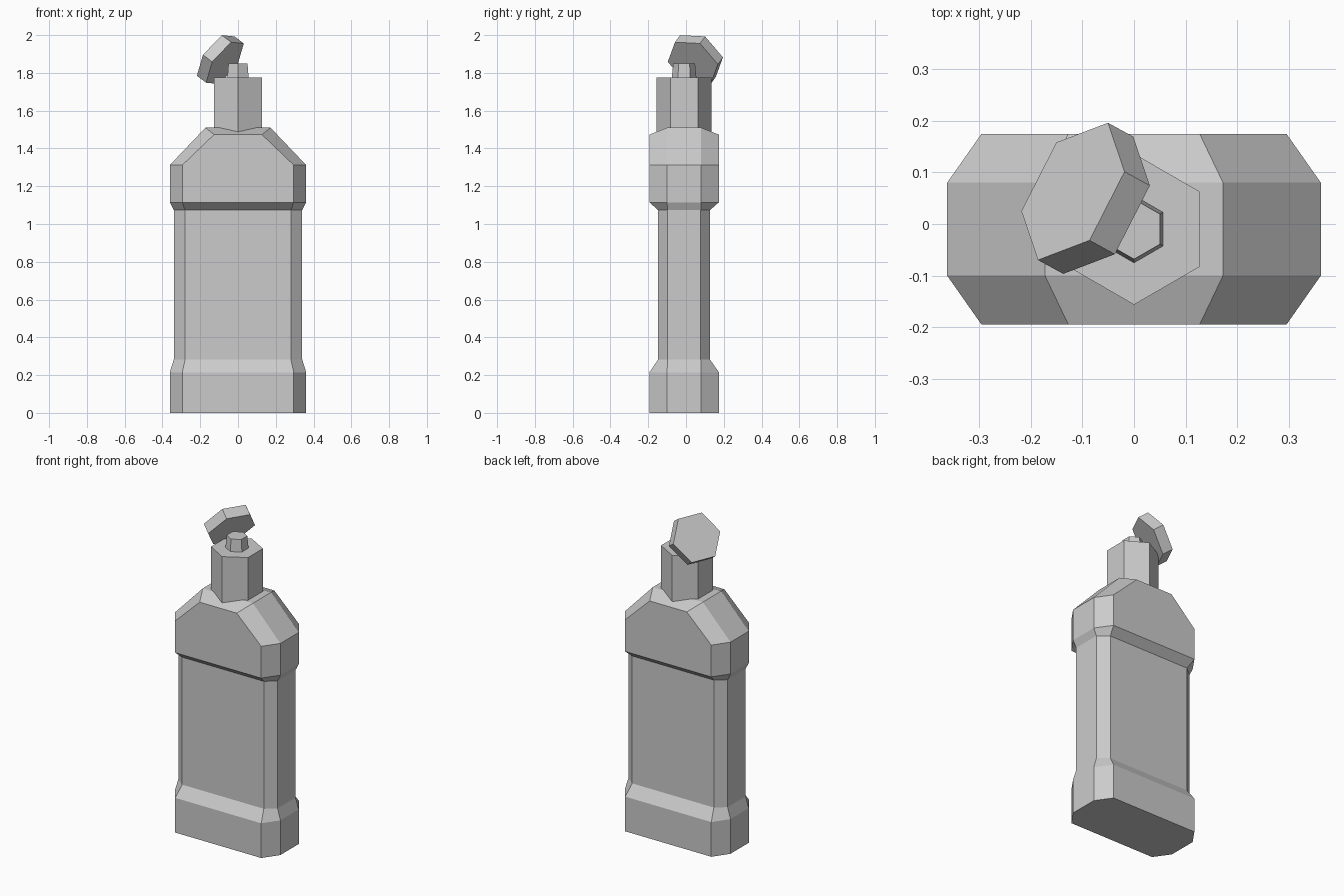
import bpy, bmesh, math
from mathutils import Matrix, Vector

if "Cube" in bpy.data.objects:
    bpy.data.objects.remove(bpy.data.objects["Cube"], do_unlink=True)

CY = -0.01  # depth axis of the bottle

grey = bpy.data.materials.new("plain_grey")
grey.use_nodes = True
grey.diffuse_color = (0.6, 0.6, 0.6, 1)
grey.node_tree.nodes["Principled BSDF"].inputs["Base Color"].default_value = (0.6, 0.6, 0.6, 1)


def finish(name, bm, matrix):
    bmesh.ops.recalc_face_normals(bm, faces=bm.faces)
    mesh = bpy.data.meshes.new(name)
    bm.to_mesh(mesh)
    bm.free()
    mesh.materials.append(grey)
    obj = bpy.data.objects.new(name, mesh)
    obj.matrix_world = matrix
    bpy.context.collection.objects.link(obj)
    return obj


def hex_prism(name, r_bottom, r_top, height, matrix):
    bm = bmesh.new()
    bmesh.ops.create_cone(bm, cap_ends=True, segments=6, radius1=r_bottom,
                          radius2=r_top, depth=height)
    return finish(name, bm, matrix)


def ring(bm, x, cx, y, cy, z, drop=0):
    """Chamfered rectangle; the front and back corners sit lower by drop."""
    pts = [(x, -cy, z), (x, cy, z), (cx, y, z - drop), (-cx, y, z - drop),
           (-x, cy, z), (-x, -cy, z), (-cx, -y, z - drop), (cx, -y, z - drop)]
    return [bm.verts.new(p) for p in pts]


# Bottle body: stacked chamfered sections from foot to shoulder
WIDE = (0.361, 0.295, 0.184, 0.09)
SLIM = (0.34, 0.28, 0.137, 0.088)
bm = bmesh.new()
rings = [ring(bm, *size, z) for size, z in (
    (WIDE, 0), (WIDE, 0.215), (SLIM, 0.283), (SLIM, 1.073), (WIDE, 1.115), (WIDE, 1.312))]
rings.append(ring(bm, 0.172, 0.127, 0.184, 0.09, 1.51, 0.037))
for low, high in zip(rings, rings[1:]):
    for i in range(8):
        j = (i + 1) % 8
        bm.faces.new((low[i], low[j], high[j], high[i]))
bm.faces.new(rings[0][::-1])
# Shoulder top: flat middle with a slope to the front and the back
top = rings[-1]
for ids in ((0, 1, 4, 5), (1, 2, 3, 4), (5, 6, 7, 0)):
    bm.faces.new([top[i] for i in ids])
finish("bottle_body", bm, Matrix.Translation((0, CY, 0)))

# Neck and pouring spout, a corner facing the front
hex_prism("neck", 0.146, 0.146, 0.315, Matrix.Translation((0, CY, 1.6175)))
hex_prism("spout", 0.065, 0.058, 0.075, Matrix.Translation((0, CY, 1.8125)))

# Flipped-open cap, tilted to the side
axis = Vector((-0.73, 0.40, 0.554)).normalized()
corner = Vector((-0.10, -0.038, -0.104))
side_y = (corner - axis * corner.dot(axis)).normalized()
side_x = side_y.cross(axis)
turn = Matrix((side_x, side_y, axis)).transposed().to_4x4()
center = Vector((-0.118, 0.063, 1.889)) - axis * 0.0335
hex_prism("cap", 0.149, 0.149, 0.067, Matrix.Translation(center) @ turn)
